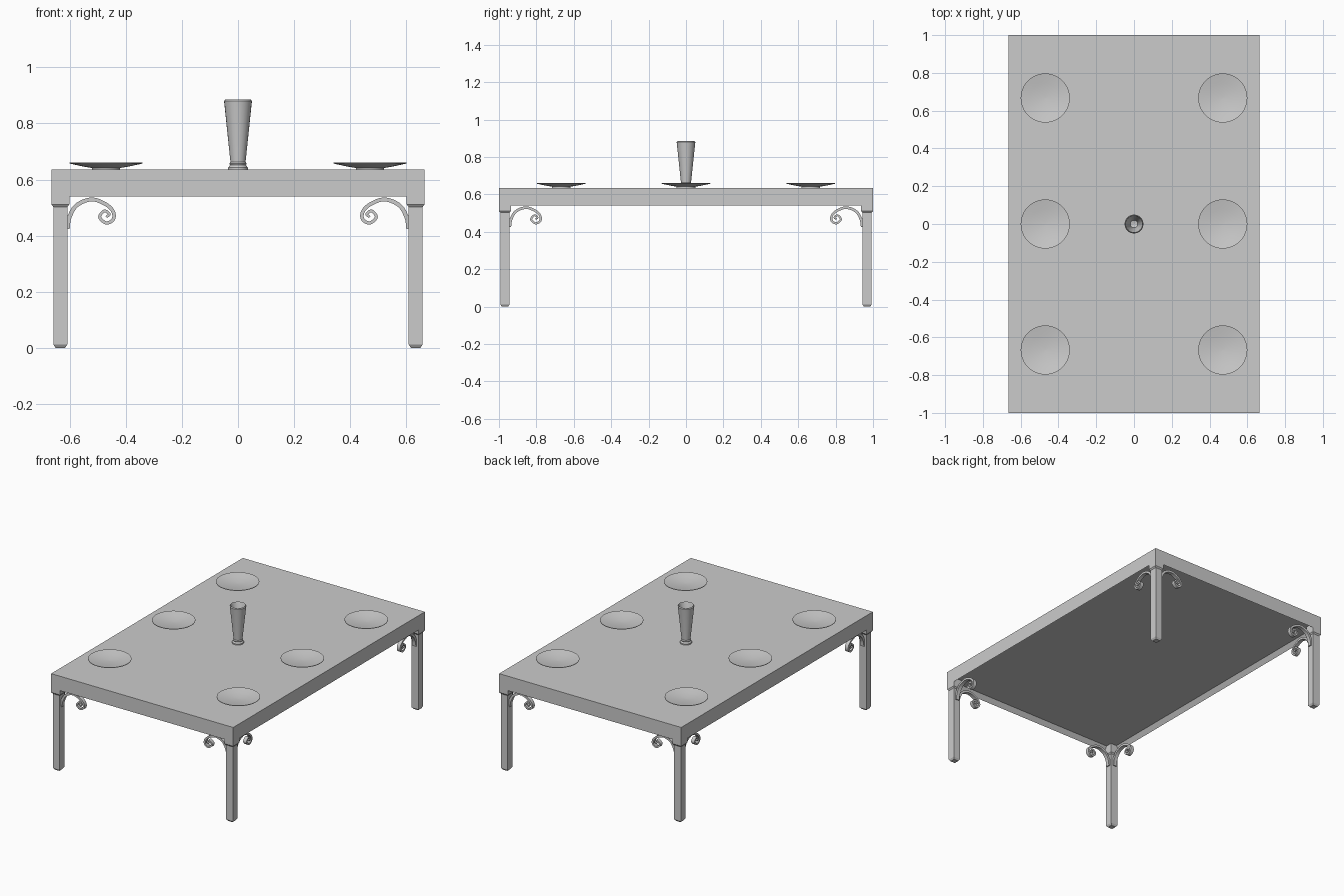
import bpy, bmesh, math
from mathutils import Vector

if "Cube" in bpy.data.objects:
    bpy.data.objects.remove(bpy.data.objects["Cube"], do_unlink=True)

grey = bpy.data.materials.new("plain_grey")
grey.use_nodes = True
grey.diffuse_color = (0.6, 0.6, 0.6, 1)
grey.node_tree.nodes["Principled BSDF"].inputs["Base Color"].default_value = (0.6, 0.6, 0.6, 1)


def finish(name, bm, smooth=False):
    bmesh.ops.recalc_face_normals(bm, faces=bm.faces)
    mesh = bpy.data.meshes.new(name)
    bm.to_mesh(mesh)
    bm.free()
    mesh.materials.append(grey)
    obj = bpy.data.objects.new(name, mesh)
    bpy.context.collection.objects.link(obj)
    if smooth:
        bpy.ops.object.select_all(action='DESELECT')
        obj.select_set(True)
        bpy.context.view_layer.objects.active = obj
        bpy.ops.object.shade_smooth_by_angle(angle=math.radians(35))
    return obj


def loft(bm, rings):
    """Join equal rings of points with quads and cap both ends."""
    loops = [[bm.verts.new(p) for p in ring] for ring in rings]
    n = len(loops[0])
    for a, b in zip(loops, loops[1:]):
        for i in range(n):
            j = (i + 1) % n
            bm.faces.new((a[i], a[j], b[j], b[i]))
    bm.faces.new(loops[0])
    bm.faces.new(loops[-1])


def lathe(name, profile, x, y, sides=32):
    """Turn a closed (radius, height) profile about a vertical axis."""
    bm = bmesh.new()
    ring = lambda r, z: [(x + r * math.cos(2 * math.pi * i / sides),
                          y + r * math.sin(2 * math.pi * i / sides), z) for i in range(sides)]
    loft(bm, [ring(r, z) for r, z in profile])
    return finish(name, bm, True)


def square(cx, cy, h, z):
    return [(cx + a * h, cy + b * h, z) for a, b in ((-1, -1), (1, -1), (1, 1), (-1, 1))]


# Table top: a slab with a shallow recess underneath
HX, HY, BOTTOM, TOP = 0.665, 1.0, 0.54, 0.635
bm = bmesh.new()
bmesh.ops.create_cube(bm, size=1)
for v in bm.verts:
    v.co = (v.co.x * 2 * HX, v.co.y * 2 * HY, TOP if v.co.z > 0 else BOTTOM)
bm.normal_update()
under = [f for f in bm.faces if f.normal.z < -0.9]
bmesh.ops.inset_region(bm, faces=under, thickness=0.03)
inner = min((f for f in bm.faces if abs(f.normal.z) > 0.9),
            key=lambda f: (round(f.calc_center_median().z, 3), -f.calc_area()))
for v in inner.verts:
    v.co.z += 0.03
finish("table_top", bm)

# Scroll centreline: distance out from the leg face, height
SCROLL = [(0.0, 0.425), (0.007, 0.465), (0.033, 0.508), (0.085, 0.529), (0.133, 0.514),
          (0.162, 0.488), (0.164, 0.459), (0.139, 0.445), (0.115, 0.466),
          (0.132, 0.488), (0.149, 0.477), (0.139, 0.466)]


def spline(points, steps=6):
    p = [Vector(q) for q in points]
    p = [2 * p[0] - p[1]] + p + [2 * p[-1] - p[-2]]
    out = []
    for a, b, c, d in zip(p, p[1:], p[2:], p[3:]):
        for s in range(steps):
            t = s / steps
            out.append(0.5 * (2 * b + (c - a) * t + (2 * a - 5 * b + 4 * c - d) * t * t
                              + (3 * b - a - 3 * c + d) * t ** 3))
    return out + [p[-2]]


def bracket(name, place):
    """Sweep a flat ribbon along the scroll; place maps (out, across, z)."""
    path = spline(SCROLL)
    last = len(path) - 1
    rings = []
    for i, p in enumerate(path):
        tangent = (path[min(i + 1, last)] - path[max(i - 1, 0)]).normalized()
        half = 0.008 - 0.0035 * i / last
        side = Vector((-tangent.y, tangent.x)) * half
        a, b = p + side, p - side
        rings.append([place(q.x, w, q.y) for q, w in
                      ((a, -0.012), (a, 0.012), (b, 0.012), (b, -0.012))])
    bm = bmesh.new()
    loft(bm, rings)
    finish(name, bm, True)


# Legs with chamfered feet and corner blocks, each with two scroll brackets
LX, LY, HALF = 0.633, 0.968, 0.025
for sx, side in ((1, "left"), (-1, "right")):
    for sy, end in ((-1, "front"), (1, "back")):
        cx, cy = sx * LX, sy * LY
        bm = bmesh.new()
        loft(bm, [square(cx, cy, h, z) for h, z in
                  ((0.017, 0), (HALF, 0.012), (HALF, 0.502), (0.0318, 0.511), (0.0318, 0.57))])
        finish(f"{end}_{side}_leg", bm)
        bracket(f"{end}_{side}_cross_scroll",
                lambda o, w, z: (sx * (LX - HALF - o), cy + w, z))
        bracket(f"{end}_{side}_long_scroll",
                lambda o, w, z: (cx + w, sy * (LY - HALF - o), z))

# Six plates
PLATE = [(0.05, 0), (0.05, 0.006), (0.08, 0.011), (0.13, 0.022), (0.13, 0.025),
         (0.08, 0.016), (0.04, 0.011), (0.002, 0.009)]
for x, side in ((0.47, "left"), (-0.47, "right")):
    for y, row in ((-0.667, "front"), (0, "middle"), (0.667, "back")):
        lathe(f"{row}_{side}_plate", [(r, TOP + z) for r, z in PLATE], x, y, 40)

# Hollow flared vase
VASE = [(0.035, 0), (0.035, 0.008), (0.028, 0.016), (0.031, 0.022), (0.027, 0.028),
        (0.049, 0.238), (0.05, 0.244), (0.046, 0.25), (0.043, 0.244),
        (0.02, 0.035), (0.002, 0.03)]
lathe("vase", [(r, TOP + z) for r, z in VASE], 0, 0, 24)
